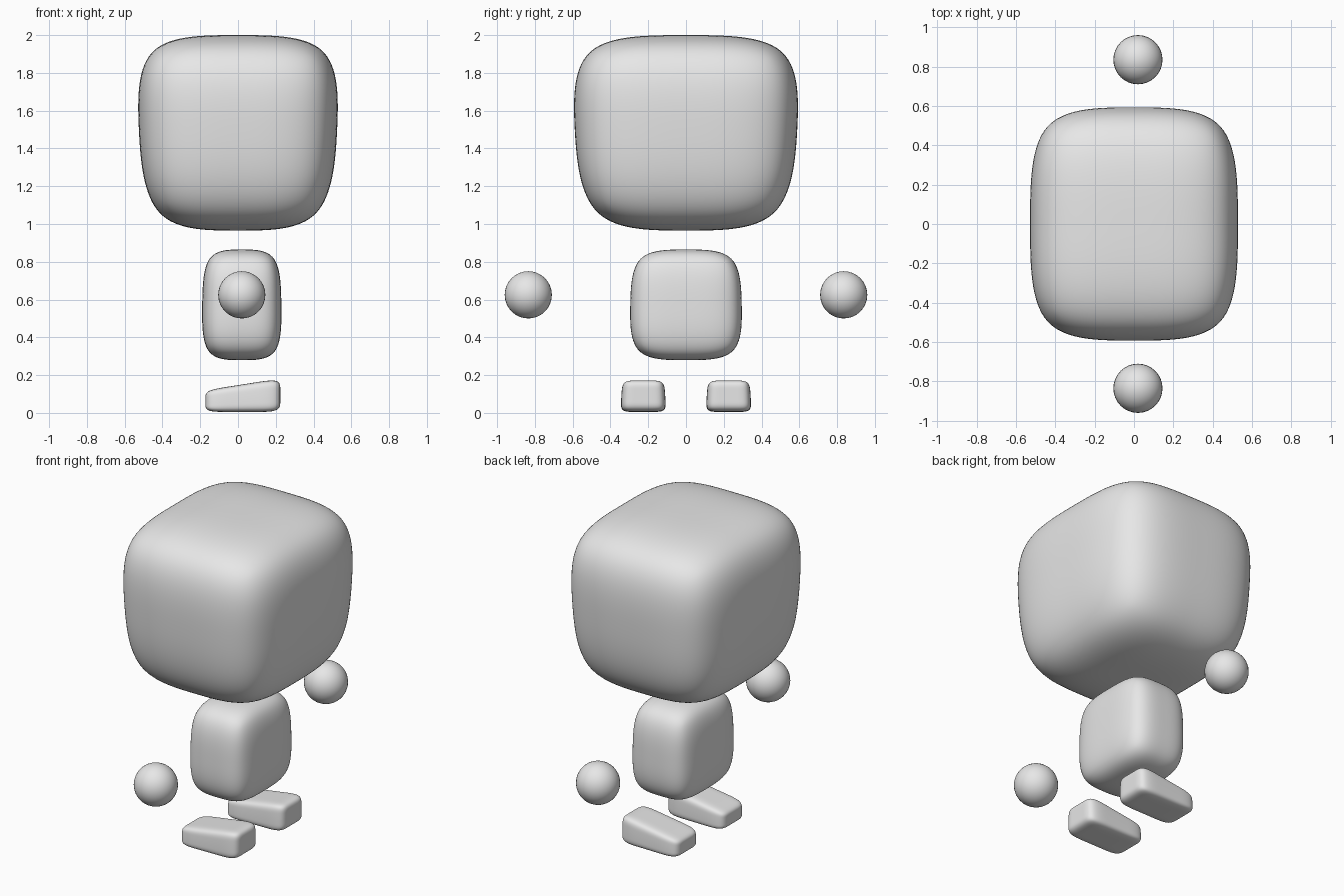
import bpy, bmesh

if "Cube" in bpy.data.objects:
    bpy.data.objects.remove(bpy.data.objects["Cube"])

grey = bpy.data.materials.new("plain_grey")
grey.diffuse_color = (0.8, 0.8, 0.8, 1)
grey.use_nodes = True
grey.node_tree.nodes["Principled BSDF"].inputs["Base Color"].default_value = grey.diffuse_color


def finish(name, bm, location):
    for f in bm.faces:
        f.smooth = True
    mesh = bpy.data.meshes.new(name)
    bm.to_mesh(mesh)
    bm.free()
    mesh.materials.append(grey)
    obj = bpy.data.objects.new(name, mesh)
    obj.location = location
    bpy.context.collection.objects.link(obj)
    return obj


def soft_box(name, location, cuts, shape):
    """Subdivided unit cage (-1..1), reshaped by a rule and smoothed."""
    bm = bmesh.new()
    bmesh.ops.create_cube(bm, size=2)
    bmesh.ops.subdivide_edges(bm, edges=bm.edges[:], cuts=cuts, use_grid_fill=True)
    for v in bm.verts:
        v.co = shape(*v.co)
    obj = finish(name, bm, location)
    sub = obj.modifiers.new("smooth", 'SUBSURF')
    sub.levels = sub.render_levels = 4
    return obj


# Head: big soft block, narrowing toward the chin
def head_shape(x, y, z):
    k = 1 + 0.09 * min(z, 0)
    return 0.533 * x * k, 0.598 * y * k, 0.5175 * z + (0.03 if abs(z) < 0.5 else 0)


soft_box("head", (0, 0, 1.4825), 1, head_shape)


# Body: narrower block, slightly slimmer at the top
def body_shape(x, y, z):
    k = 1 - 0.04 * max(z, 0)
    return 0.211 * x * k, 0.297 * y * k, 0.293 * z


soft_box("body", (0.02, 0, 0.572), 1, body_shape)


# Feet: wedges rising toward +x, a little narrower on top
def foot_shape(x, y, z):
    height = 0.146 + 0.031 * x
    k = 1 - 0.07 * max(z, 0)
    return 0.198 * x, 0.118 * y * k, 0.005 + height * (z + 1) / 2


for side, label in ((-1, "front"), (1, "back")):
    soft_box(label + "_foot", (0.026, side * 0.226, 0), 2, foot_shape)

    # Hands: floating balls
    bm = bmesh.new()
    bmesh.ops.create_uvsphere(bm, u_segments=32, v_segments=16, radius=0.125)
    finish(label + "_hand", bm, (0.02, side * 0.835, 0.625))
